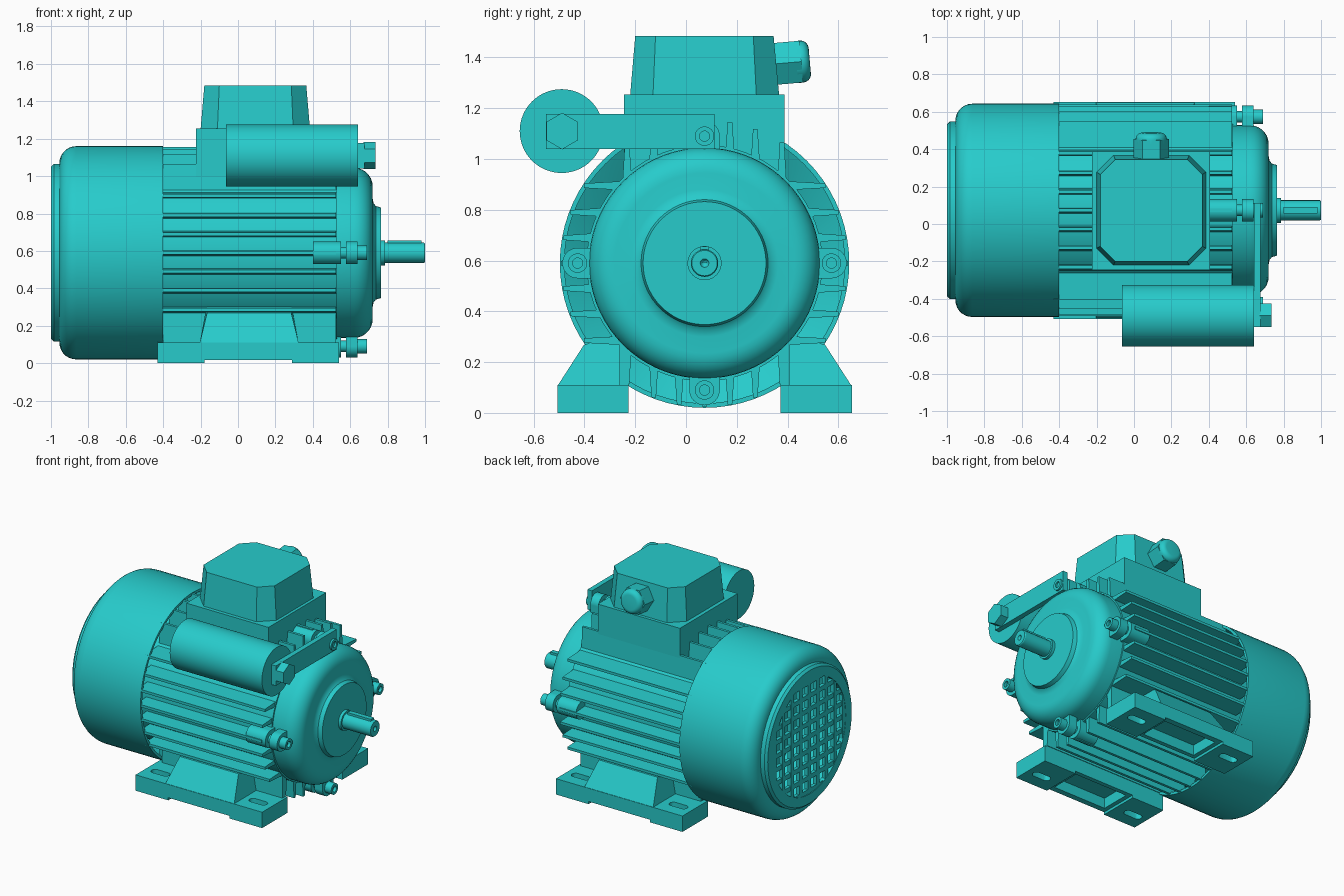
import bpy, bmesh, math
from mathutils import Vector, Matrix

if "Cube" in bpy.data.objects:
    bpy.data.objects.remove(bpy.data.objects["Cube"])

CY, CZ = 0.073, 0.59          # motor axis runs along x through here
TEAL = bpy.data.materials.new("teal")
TEAL.diffuse_color = (0.02, 0.6, 0.6, 1)
TEAL.use_nodes = True
TEAL.node_tree.nodes["Principled BSDF"].inputs["Base Color"].default_value = TEAL.diffuse_color


def finish(bm, name):
    bmesh.ops.recalc_face_normals(bm, faces=bm.faces)
    me = bpy.data.meshes.new(name)
    bm.to_mesh(me)
    bm.free()
    ob = bpy.data.objects.new(name, me)
    bpy.context.collection.objects.link(ob)
    me.materials.append(TEAL)
    return ob


def loft(bm, a, b):
    """Solid between two rings of 3D points with equal counts."""
    va, vb = [bm.verts.new(p) for p in a], [bm.verts.new(p) for p in b]
    n = len(a)
    bm.faces.new(va)
    bm.faces.new(vb)
    for i in range(n):
        j = (i + 1) % n
        bm.faces.new((va[i], va[j], vb[j], vb[i]))


def along_x(bm, pts, x0, x1):
    loft(bm, [(x0, y, z) for y, z in pts], [(x1, y, z) for y, z in pts])


def box(bm, x0, x1, y0, y1, z0, z1):
    along_x(bm, [(y0, z0), (y1, z0), (y1, z1), (y0, z1)], x0, x1)


def lathe(bm, prof, cy=CY, cz=CZ, n=72, closed=False, phase=0.0):
    """Spin (x, radius) points about an x-parallel axis; radius 0 is a pole."""
    rings = []
    for x, r in prof:
        if r == 0:
            rings.append([bm.verts.new((x, cy, cz))] * n)
        else:
            rings.append([bm.verts.new((x, cy + r * math.cos(phase + 2 * math.pi * i / n),
                                        cz + r * math.sin(phase + 2 * math.pi * i / n)))
                          for i in range(n)])
    pairs = list(zip(rings, rings[1:])) + ([(rings[-1], rings[0])] if closed else [])
    for a, b in pairs:
        for i in range(n):
            j = (i + 1) % n
            bm.faces.new(list(dict.fromkeys((a[i], a[j], b[j], b[i]))))


def arc(cx, cr, rad, a0, a1, n=7):
    return [(cx + rad * math.cos(math.radians(a0 + (a1 - a0) * i / n)),
             cr + rad * math.sin(math.radians(a0 + (a1 - a0) * i / n))) for i in range(n + 1)]


def turn(q, u, v):
    """Radial u / sideways v in quadrant q -> (y, z)."""
    c, s = [(1, 0), (0, 1), (-1, 0), (0, -1)][q]
    return CY + u * c - v * s, CZ + u * s + v * c


# Stator core
bm = bmesh.new()
lathe(bm, [(-0.6, 0), (-0.6, 0.465), (0.53, 0.465), (0.53, 0)])
finish(bm, "stator_body")

# Cooling fins: parallel ribs in four quadrants
bm = bmesh.new()
for q in range(4):
    for v in (-0.305, -0.2, -0.1, 0, 0.1, 0.2, 0.305):
        r0, r1 = math.sqrt(0.44**2 - v * v), math.sqrt(0.565**2 - v * v)
        along_x(bm, [turn(q, r0, v - 0.018), turn(q, r1, v - 0.009),
                     turn(q, r1, v + 0.009), turn(q, r0, v + 0.018)], -0.43, 0.525)
finish(bm, "cooling_fins")

# Fan cover shell with rounded rear edge
bm = bmesh.new()
lathe(bm, [(-0.40, 0.57)] + arc(-0.865, 0.48, 0.09, 90, 180) +
      [(-0.955, 0.475), (-0.985, 0.475), (-1.0, 0.46), (-1.0, 0.395), (-0.97, 0.395), (-0.93, 0.45),
       (-0.87, 0.552), (-0.40, 0.552)], closed=True)
finish(bm, "fan_cover")

# Rear air grille: crossing bars inside the ring
bm = bmesh.new()
for k in range(-4, 5):
    o = (k + 0.0) * 0.094
    if abs(o) < 0.39:
        h = math.sqrt(0.405**2 - o * o)
        box(bm, -0.998, -0.972, CY + o - 0.016, CY + o + 0.016, CZ - h, CZ + h)
        box(bm, -0.997, -0.973, CY - h, CY + h, CZ + o - 0.016, CZ + o + 0.016)
finish(bm, "air_grille")

# Drive end shield
bm = bmesh.new()
lathe(bm, [(0.5, 0), (0.5, 0.455)] + arc(0.62, 0.355, 0.1, 90, 0) +
      [(0.72, 0.29), (0.725, 0.265), (0.737, 0.25), (0.765, 0.242), (0.765, 0)])
finish(bm, "end_shield")

# Shaft with collar, centre hole and key
bm = bmesh.new()
lathe(bm, [(0.75, 0), (0.75, 0.067), (0.785, 0.067), (0.785, 0.054), (0.994, 0.054),
           (1.0, 0.05), (1.0, 0.017), (0.96, 0)], n=40)
finish(bm, "shaft")
bm = bmesh.new()
box(bm, 0.8, 0.98, CY - 0.017, CY + 0.017, CZ, CZ + 0.066)
finish(bm, "shaft_key")

# Four lugs with tie bolts
for q, side in enumerate(("back", "top", "front", "bottom")):
    cy, cz = turn(q, 0.5, 0)
    bm = bmesh.new()
    lathe(bm, [(0.4, 0), (0.4, 0.06), (0.55, 0.06), (0.55, 0)], cy, cz, 32)
    along_x(bm, [turn(q, 0.4, -0.06), turn(q, 0.5, -0.06), turn(q, 0.5, 0.06), turn(q, 0.4, 0.06)],
            0.4, 0.55)
    finish(bm, side + "_lug")
    bm = bmesh.new()
    lathe(bm, [(0.54, 0), (0.54, 0.03), (0.578, 0.03), (0.578, 0.06), (0.64, 0.06), (0.64, 0.038),
               (0.69, 0.038), (0.69, 0.02), (0.67, 0.02), (0.67, 0)], cy, cz, 32)
    along_x(bm, [turn(q, 0.4, -0.06), turn(q, 0.5, -0.06), turn(q, 0.5, 0.06), turn(q, 0.4, 0.06)],
            0.578, 0.64)
    finish(bm, side + "_tie_bolt")


def cut(ob, cutter):
    m = ob.modifiers.new("cut", 'BOOLEAN')
    m.operation, m.object, m.solver = 'DIFFERENCE', cutter, 'EXACT'
    bpy.context.view_layer.objects.active = ob
    bpy.ops.object.modifier_apply(modifier=m.name)
    bpy.data.objects.remove(cutter)


# Feet: slotted hollow plate, sloped gusset and inner web
for s, side in ((-1, "front"), (1, "back")):
    def Y(d):
        return CY + s * d
    bm = bmesh.new()
    box(bm, -0.43, 0.54, Y(0.3), Y(0.58), 0, 0.11)
    foot = finish(bm, side + "_foot")
    for x0, x1, d0, d1, z1 in ((-0.18, 0.29, 0.2, 0.7, 0.018), (-0.15, 0.26, 0.33, 0.54, 0.09)):
        bm = bmesh.new()
        box(bm, x0, x1, Y(d0), Y(d1), -0.1, z1)
        cut(foot, finish(bm, "cutter"))
    for cx in (-0.32, 0.43):
        ring = [(cx + (0.04 if math.cos(a) > 0 else -0.04) + 0.027 * math.cos(a),
                 Y(0.465) + 0.027 * math.sin(a))
                for a in [math.pi * (i + 0.5) / 12 for i in range(24)]]
        bm = bmesh.new()
        loft(bm, [(x, y, -0.1) for x, y in ring], [(x, y, 0.3) for x, y in ring])
        cut(foot, finish(bm, "cutter"))
    bm = bmesh.new()
    loft(bm, [(-0.205, Y(0.31), 0.105), (0.325, Y(0.31), 0.105), (0.325, Y(0.58), 0.105), (-0.205, Y(0.58), 0.105)],
         [(-0.165, Y(0.31), 0.32), (0.285, Y(0.31), 0.32), (0.285, Y(0.475), 0.268), (-0.165, Y(0.475), 0.268)])
    finish(bm, side + "_foot_gusset")
    bm = bmesh.new()
    box(bm, -0.4, 0.525, Y(0.3), Y(0.335), 0.1, 0.32)
    finish(bm, side + "_foot_web")

# Terminal box: square base and tapered lid with cut corners
bm = bmesh.new()
box(bm, -0.225, 0.405, -0.245, 0.388, 0.86, 1.255)
finish(bm, "terminal_box_base")


def octagon(x0, x1, y0, y1, c, z):
    return [(x0 + c, y0, z), (x1 - c, y0, z), (x1, y0 + c, z), (x1, y1 - c, z),
            (x1 - c, y1, z), (x0 + c, y1, z), (x0, y1 - c, z), (x0, y0 + c, z)]


bm = bmesh.new()
loft(bm, octagon(-0.2, 0.385, -0.22, 0.367, 0.09, 1.25), octagon(-0.18, 0.365, -0.2, 0.345, 0.08, 1.485))
finish(bm, "terminal_box_lid")

# Cable gland: hex nut with domed cap, square to the sloping wall
bm = bmesh.new()
lathe(bm, [(-0.02, 0), (-0.02, 0.095), (0.1, 0.095), (0.1, 0)], 0, 0, 6)
lathe(bm, [(0.08, 0), (0.08, 0.083)] + arc(0.1, 0.05, 0.033, 90, 0, 6) + [(0.133, 0)], 0, 0, 32)
gland = finish(bm, "cable_gland")
gland.data.transform(Matrix.Translation((0.092, 0.355, 1.375)) @ Matrix.Rotation(math.radians(5), 4, 'X')
                     @ Matrix.Rotation(math.radians(90), 4, 'Z'))

# Capacitor can, its bracket and hex bolt
bm = bmesh.new()
lathe(bm, [(-0.065, 0), (-0.065, 0.165), (0.642, 0.165), (0.642, 0)], -0.49, 1.11, 64)
finish(bm, "capacitor")
bm = bmesh.new()
box(bm, 0.642, 0.677, -0.552, 0.113, 1.04, 1.178)
finish(bm, "capacitor_bracket")
bm = bmesh.new()
lathe(bm, [(0.67, 0), (0.67, 0.072), (0.735, 0.072), (0.735, 0)], -0.488, 1.11, 6, phase=math.pi / 6)
finish(bm, "capacitor_bolt")

# Smooth shading with sharp edges kept
for ob in bpy.data.objects:
    ob.select_set(True)
    bpy.context.view_layer.objects.active = ob
bpy.ops.object.shade_smooth_by_angle(angle=math.radians(30))
